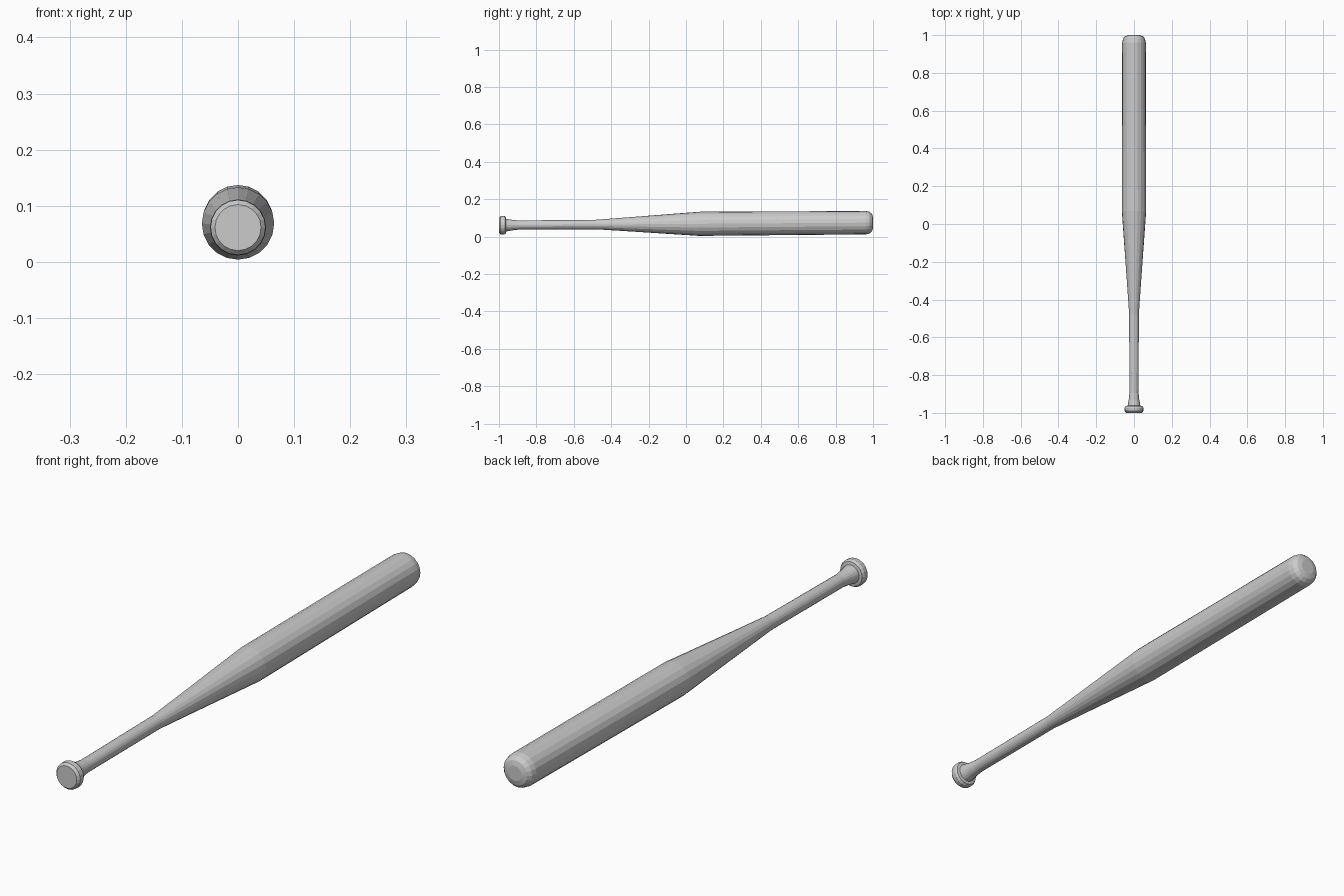
import bpy, bmesh, math

if "Cube" in bpy.data.objects:
    bpy.data.objects.remove(bpy.data.objects["Cube"])

SIDES = 20

# Lathe profile along the length: (y, radius)
profile = [
    (-1.0, 0.041), (-0.991, 0.049), (-0.973, 0.050), (-0.964, 0.045),   # knob
    (-0.962, 0.034), (-0.93, 0.028), (-0.895, 0.0245),                  # flare
    (-0.48, 0.0255), (-0.30, 0.038), (0.07, 0.0645),                    # handle, taper
    (0.962, 0.0625), (0.982, 0.058), (0.995, 0.046), (1.0, 0.028),      # barrel, rounded tip
]


def axis_height(y):
    # the bat lies slightly tilted, with the barrel end raised
    return 0.068 + 0.0068 * y


def lathe(name, points, sides):
    bm = bmesh.new()
    rings = []
    for y, r in points:
        ring = []
        for i in range(sides):
            a = 2 * math.pi * i / sides
            ring.append(bm.verts.new((r * math.sin(a), y, axis_height(y) + r * math.cos(a))))
        rings.append(ring)
    for lower, upper in zip(rings, rings[1:]):
        for i in range(sides):
            j = (i + 1) % sides
            bm.faces.new((lower[i], lower[j], upper[j], upper[i]))
    # flat end caps
    bm.faces.new(rings[0])
    bm.faces.new(rings[-1])
    bmesh.ops.recalc_face_normals(bm, faces=bm.faces)
    mesh = bpy.data.meshes.new(name)
    bm.to_mesh(mesh)
    bm.free()
    obj = bpy.data.objects.new(name, mesh)
    bpy.context.collection.objects.link(obj)
    return obj


# Bat body
lathe("baseball_bat", profile, SIDES)
